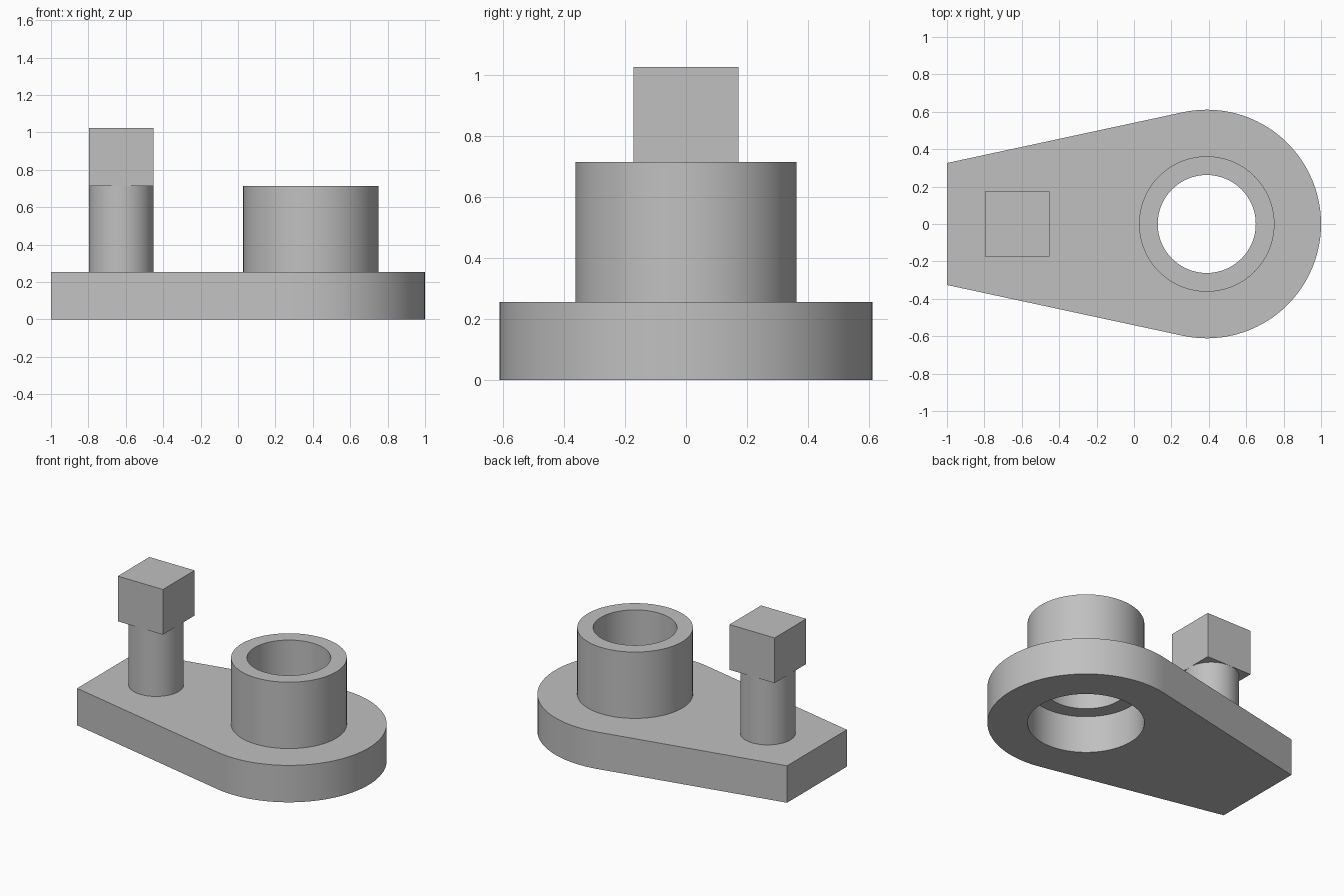
import bpy, bmesh
from math import pi, cos, sin, acos, atan2, hypot

cube = bpy.data.objects.get("Cube")
if cube:
    bpy.data.objects.remove(cube, do_unlink=True)

GREY = (0.53, 0.53, 0.53, 1)
mat = bpy.data.materials.new("plain_grey")
mat.use_nodes = True
mat.diffuse_color = GREY
mat.node_tree.nodes["Principled BSDF"].inputs["Base Color"].default_value = GREY

SEG = 96
PLATE_TOP, SHAFT_TOP, HEAD_TOP = 0.255, 0.713, 1.025
BOSS_X, POST_X = 0.389, -0.625
PLATE_R, BOSS_R, BORE_R = 0.611, 0.362, 0.262
END_X, END_HALF = -1.0, 0.326
HEAD = 0.345


def arc(cx, r, start=0, end=2 * pi, steps=SEG, closed=True):
    """Points on a circle centred on the x axis."""
    n = steps if closed else steps + 1
    angles = [start + (end - start) * i / steps for i in range(n)]
    return [(cx + r * cos(a), r * sin(a)) for a in angles]


def extrusion(name, loops, z0, z1):
    """Upright solid from an outer outline and any holes inside it."""
    bm = bmesh.new()
    edges = []
    for loop in loops:
        vs = [bm.verts.new((x, y, z0)) for x, y in loop]
        edges += [bm.edges.new((a, b)) for a, b in zip(vs, vs[1:] + vs[:1])]
    bmesh.ops.triangle_fill(bm, use_beauty=True, edges=edges)
    base = bm.faces[:]
    ext = bmesh.ops.extrude_face_region(bm, geom=base, use_keep_orig=True)
    top = [g for g in ext["geom"] if isinstance(g, bmesh.types.BMVert)]
    bmesh.ops.translate(bm, verts=top, vec=(0, 0, z1 - z0))
    bmesh.ops.recalc_face_normals(bm, faces=bm.faces[:])
    mesh = bpy.data.meshes.new(name)
    bm.to_mesh(mesh)
    bm.free()
    mesh.materials.append(mat)
    obj = bpy.data.objects.new(name, mesh)
    bpy.context.collection.objects.link(obj)
    bpy.ops.object.select_all(action="DESELECT")
    obj.select_set(True)
    bpy.context.view_layer.objects.active = obj
    bpy.ops.object.shade_smooth_by_angle(angle=pi / 6)
    return obj


# Tapered base plate: straight sides run tangent into the round end
dx = END_X - BOSS_X
tangent = atan2(END_HALF, dx) - acos(PLATE_R / hypot(dx, END_HALF))
outline = arc(BOSS_X, PLATE_R, -tangent, tangent, closed=False)
outline += [(END_X, END_HALF), (END_X, -END_HALF)]
extrusion("base_plate", [outline, arc(BOSS_X, BOSS_R)], 0, PLATE_TOP)

# Hollow boss above the wider plate hole
extrusion("hollow_boss", [arc(BOSS_X, BOSS_R), arc(BOSS_X, BORE_R)],
          PLATE_TOP, SHAFT_TOP)

# Round post with a square head
extrusion("post_shaft", [arc(POST_X, HEAD / 2)], PLATE_TOP, SHAFT_TOP)
h = HEAD / 2
square = [(POST_X + sx * h, sy * h) for sx, sy in ((-1, -1), (1, -1), (1, 1), (-1, 1))]
extrusion("post_head", [square], SHAFT_TOP, HEAD_TOP)
